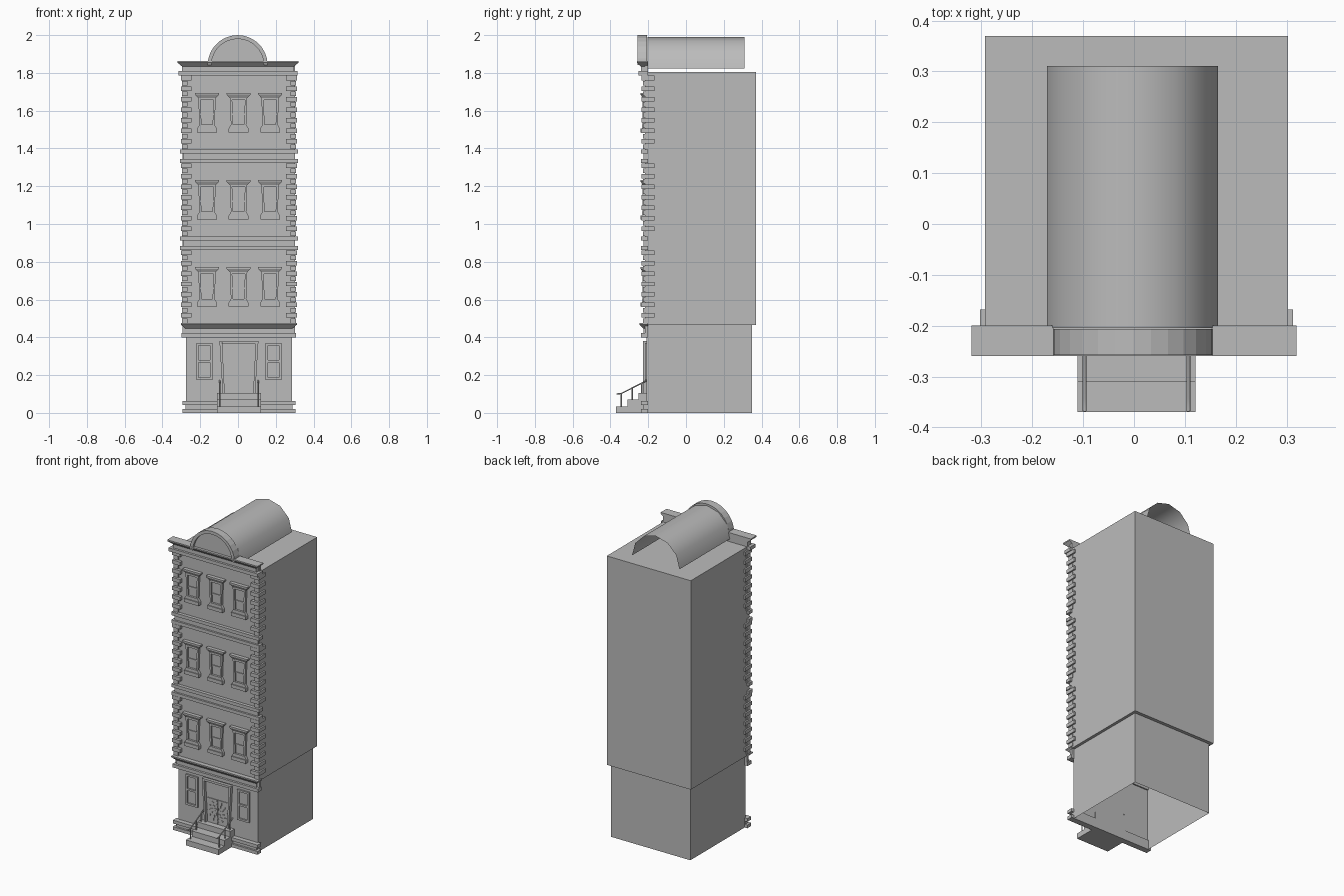
import bpy, bmesh, math
from mathutils import Vector, Matrix

cube = bpy.data.objects.get("Cube")
if cube:
    bpy.data.objects.remove(cube, do_unlink=True)

stone = bpy.data.materials.new("stone_grey")
stone.use_nodes = True
GREY = (0.5, 0.5, 0.5, 1)
stone.diffuse_color = GREY
stone.node_tree.nodes["Principled BSDF"].inputs["Base Color"].default_value = GREY

C = 0.005        # facade centre line
BACK = -0.2      # plane the facade parts are fixed to
WALL = -0.217    # upper wall face
LOW = -0.208     # ground floor wall face


def finish(name, bm):
    bmesh.ops.recalc_face_normals(bm, faces=bm.faces)
    me = bpy.data.meshes.new(name)
    bm.to_mesh(me)
    bm.free()
    me.materials.append(stone)
    ob = bpy.data.objects.new(name, me)
    bpy.context.collection.objects.link(ob)
    return ob


def add_box(bm, x0, x1, y0, y1, z0, z1):
    size = Vector((x1 - x0, y1 - y0, z1 - z0))
    mid = Vector((x0 + x1, y0 + y1, z0 + z1)) / 2
    bmesh.ops.create_cube(bm, size=1, matrix=Matrix.Translation(mid) @ Matrix.Diagonal(size).to_4x4())


def add_prism(bm, outline, y0, y1):
    """Extrude an (x, z) outline from y0 to y1."""
    face = bm.faces.new([bm.verts.new((x, y0, z)) for x, z in outline])
    ext = bmesh.ops.extrude_face_region(bm, geom=[face])["geom"]
    bmesh.ops.translate(bm, vec=(0, y1 - y0, 0), verts=[v for v in ext if isinstance(v, bmesh.types.BMVert)])


def taper(bm, cx, w_low, w_top, z0, z1, y0, y1=BACK):
    """Prism with different half widths at bottom and top."""
    add_prism(bm, [(cx - w_low, z0), (cx + w_low, z0), (cx + w_top, z1), (cx - w_top, z1)], y0, y1)


def flare(bm, cx, w_low, w_top, y_low, y_top, z0, z1):
    """Moulding that spreads outward to the sides and front."""
    ring = [[bm.verts.new((cx + s * w, y, z)) for s, y in ((-1, yf), (1, yf), (1, BACK), (-1, BACK))]
            for w, yf, z in ((w_low, y_low, z0), (w_top, y_top, z1))]
    for r in ring:
        bm.faces.new(r)
    for i in range(4):
        j = (i + 1) % 4
        bm.faces.new((ring[0][i], ring[0][j], ring[1][j], ring[1][i]))


def arc(cx, cz, r, n):
    return [(cx + r * math.cos(math.pi * i / n), cz + r * math.sin(math.pi * i / n)) for i in range(n + 1)]


# Main volumes
bm = bmesh.new()
add_box(bm, -0.293, 0.303, BACK, 0.37, 0.465, 1.805)
finish("upper_block", bm)

bm = bmesh.new()
add_box(bm, C - 0.281, C + 0.281, LOW, 0.35, 0, 0.464)
bmesh.ops.delete(bm, geom=[f for f in bm.faces if f.calc_center_median().z < 0.01], context='FACES_ONLY')
finish("ground_floor_block", bm)

bm = bmesh.new()
add_box(bm, -0.293, 0.303, WALL, BACK, 0.4, 1.84)
finish("front_wall", bm)

# Barrel roof: an open shell
bm = bmesh.new()
rows = [[bm.verts.new((x, y, z)) for x, z in arc(-0.003, 1.823, 0.168, 6)] for y in (-0.205, 0.311)]
for i in range(6):
    bm.faces.new((rows[0][i], rows[0][i + 1], rows[1][i + 1], rows[1][i]))
roof = finish("barrel_roof", bm)
for p in roof.data.polygons:
    p.use_smooth = True

# Round pediment: raised rim around a recessed panel
bm = bmesh.new()
outer, inner = arc(-0.002, 1.841, 0.159, 14), arc(-0.002, 1.841, 0.139, 14)
add_prism(bm, outer + inner[::-1], -0.258, -0.207)
finish("pediment_rim", bm)
bm = bmesh.new()
add_prism(bm, inner, -0.243, -0.207)
finish("pediment_panel", bm)

# Crown cornice and the lower cornice
for name, top, w, front in (("crown_cornice", 1.862, 0.32, -0.26), ("lower_cornice", 0.475, 0.307, -0.246)):
    bm = bmesh.new()
    cx = C - 0.005 if top > 1 else C
    flare(bm, cx, w, w, front, front, top - 0.008, top)
    flare(bm, cx, w - 0.024, w, front + 0.02, front, top - 0.028, top - 0.008)
    flare(bm, cx, w - 0.024, w - 0.024, front + 0.022, front + 0.022, top - 0.053, top - 0.028)
    flare(bm, cx, w - 0.004, w - 0.004, front + 0.008, front + 0.008, top - 0.075, top - 0.053)
    finish(name, bm)

# Storey bands and plinth: two ledges with a narrower strip between
for name, z0, z1 in (("upper_band", 1.323, 1.395), ("middle_band", 0.862, 0.934), ("plinth", 0, 0.062)):
    bm = bmesh.new()
    w = 0.3 if z0 == 0 else 0.312
    flare(bm, C, w, w, -0.238, -0.238, z0, z0 + 0.021)
    flare(bm, C, w - 0.016, w - 0.016, -0.226, -0.226, z0 + 0.021, z1 - 0.021)
    flare(bm, C, w, w, -0.238, -0.238, z1 - 0.021, z1)
    finish(name, bm)

# Corner quoins: alternating long and short blocks
for side, label in ((-1, "right"), (1, "left")):
    bm = bmesh.new()
    for z_low, z_high in ((0.475, 0.862), (0.934, 1.323), (1.395, 1.787)):
        step = (z_high - z_low) / 14
        for i in range(14):
            z = z_low + i * step
            out, inn, front, rear = (0.308, 0.25, -0.236, -0.168) if i % 2 else (0.302, 0.272, -0.228, -0.192)
            xs = sorted((C + side * out, C + side * inn))
            add_box(bm, *xs, front, rear, z + 0.002, z + step - 0.002)
    finish(label + "_quoins", bm)

# Flared sash windows on the three upper storeys
for floor in range(3):
    base = 0.562 + 0.461 * floor
    for col, label in ((-1, "right"), (0, "middle"), (1, "left")):
        cx = C - 0.002 + 0.167 * col
        bm = bmesh.new()
        flare(bm, cx, 0.063, 0.063, -0.24, -0.24, base + 0.201, base + 0.21)
        flare(bm, cx, 0.046, 0.063, -0.23, -0.24, base + 0.183, base + 0.201)
        for s in (-1, 1):
            add_prism(bm, [(cx + s * 0.029, base + 0.026), (cx + s * 0.04, base + 0.026),
                           (cx + s * 0.046, base + 0.183), (cx + s * 0.034, base + 0.183)], -0.231, BACK)
        taper(bm, cx, 0.038, 0.043, base + 0.172, base + 0.183, -0.229)
        taper(bm, cx, 0.031, 0.031, base + 0.094, base + 0.102, -0.226)
        taper(bm, cx, 0.052, 0.04, base + 0.022, base + 0.042, -0.234)
        taper(bm, cx, 0.052, 0.052, base, base + 0.022, -0.24)
        finish(f"{label}_window_{floor + 1}", bm)
        bm = bmesh.new()
        taper(bm, cx, 0.03, 0.036, base + 0.04, base + 0.175, -0.221)
        finish(f"{label}_glass_{floor + 1}", bm)

# Ground floor windows: frame with cross rail
for s, label in ((-1, "right"), (1, "left")):
    cx = C + s * 0.183
    bm = bmesh.new()
    for t in (-1, 1):
        taper(bm, cx + t * 0.036, 0.006, 0.006, 0.175, 0.37, -0.218, LOW)
    for z in (0.175, 0.268, 0.358):
        taper(bm, cx, 0.03, 0.03, z, z + 0.012, -0.218, LOW)
    finish(label + "_ground_window", bm)

# Entrance: tapered surround, two leaves and ornament
bm = bmesh.new()
for s in (-1, 1):
    add_prism(bm, [(C + s * 0.075, 0.1), (C + s * 0.086, 0.1),
                   (C + s * 0.103, 0.38), (C + s * 0.089, 0.38)], -0.227, LOW)
taper(bm, C, 0.088, 0.089, 0.366, 0.38, -0.227, LOW)
finish("door_surround", bm)
bm = bmesh.new()
for s in (-1, 1):
    taper(bm, C + s * 0.037, 0.036, 0.036, 0.105, 0.26, -0.213, LOW)
taper(bm, C, 0.076, 0.084, 0.268, 0.36, -0.212, LOW)
finish("door_leaves", bm)
bm = bmesh.new()
for ring, count in ((0.02, 6), (0.042, 10), (0.062, 12)):
    for i in range(count):
        a = math.tau * i / count + ring * 9
        place = Matrix.Translation((C + ring * math.cos(a), -0.215, 0.187 + ring * math.sin(a)))
        bmesh.ops.create_cube(bm, size=1, matrix=place @ Matrix.Rotation(-a - 0.6, 4, 'Y') @ Matrix.Diagonal((0.014, 0.005, 0.004, 1)))
finish("door_ornament", bm)

# Entrance steps
bm = bmesh.new()
for i, y in enumerate((-0.37, -0.31, -0.252)):
    add_box(bm, C - 0.116, C + 0.116, y, -0.205, 0.035 * i, 0.035 * (i + 1))
finish("entrance_steps", bm)

# Hand rails with posts
for s, label in ((-1, "right"), (1, "left")):
    x = C + s * 0.102
    cu = bpy.data.curves.new(label + "_hand_rail", 'CURVE')
    cu.dimensions = '3D'
    cu.bevel_depth = 0.004
    cu.bevel_resolution = 1
    cu.use_fill_caps = True
    paths = [[(-0.368, 0.1), (-0.342, 0.103), (-0.205, 0.172)]]
    paths += [[(y, foot), (y, head)] for y, foot, head in ((-0.342, 0.035, 0.103), (-0.285, 0.07, 0.131), (-0.235, 0.105, 0.156))]
    for path in paths:
        sp = cu.splines.new('POLY')
        sp.points.add(len(path) - 1)
        for p, (y, z) in zip(sp.points, path):
            p.co = (x, y, z, 1)
    cu.materials.append(stone)
    bpy.context.collection.objects.link(bpy.data.objects.new(cu.name, cu))
